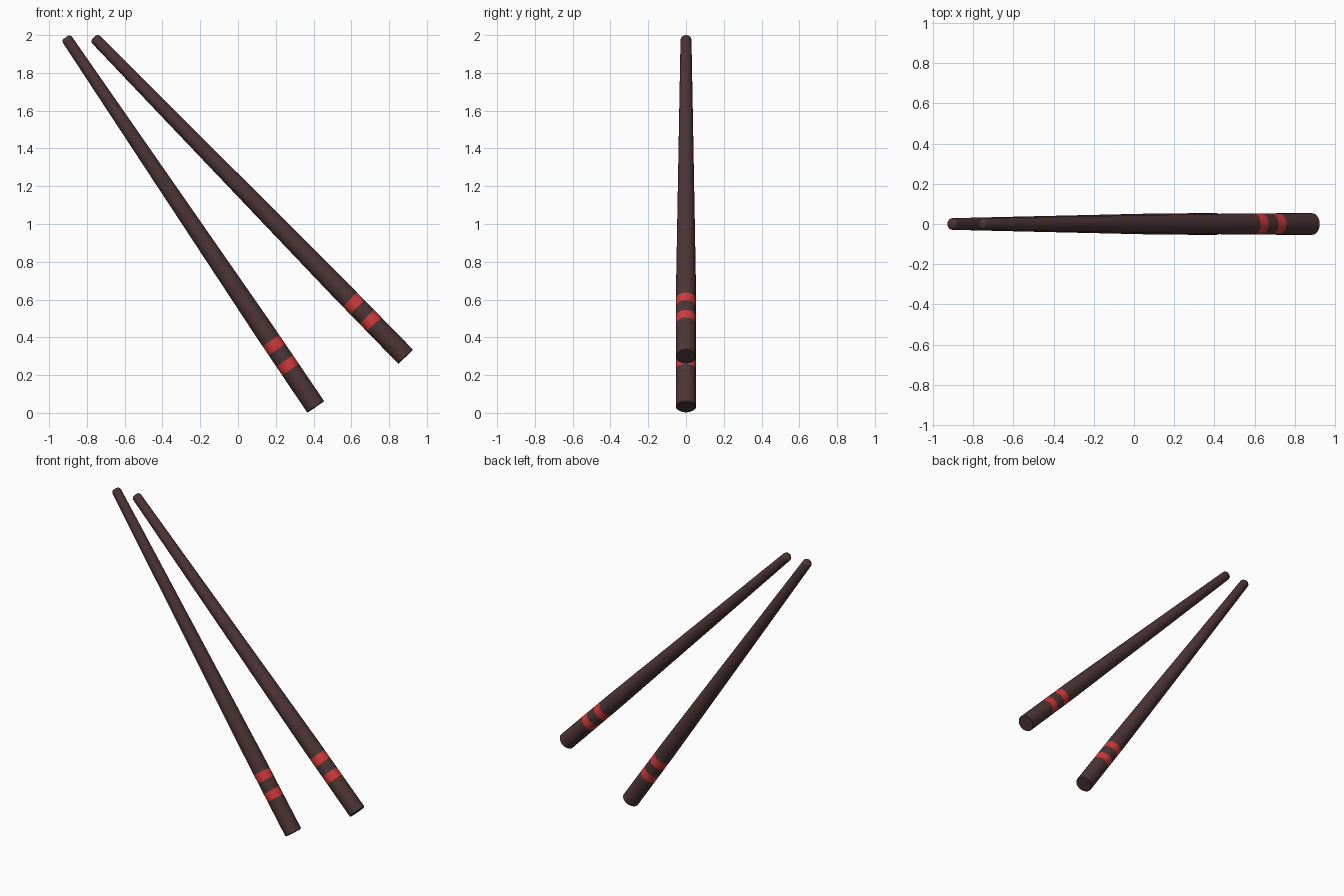
import bpy, bmesh, math
from mathutils import Vector

if "Cube" in bpy.data.objects:
    bpy.data.objects.remove(bpy.data.objects["Cube"])

SIDES = 32
LENGTH = 2.364


def material(name, rgb):
    m = bpy.data.materials.new(name)
    m.diffuse_color = (*rgb, 1.0)
    m.use_nodes = True
    m.node_tree.nodes["Principled BSDF"].inputs["Base Color"].default_value = m.diffuse_color
    return m


brown = material("dark_brown", (0.075, 0.036, 0.036))
red = material("red", (0.65, 0.042, 0.042))

# Distances from the thick end covered by the painted bands
BANDS = [(0.24, 0.295), (0.367, 0.424)]


def radius(d):
    # nearly straight handle, then an even taper to the tip
    if d < 0.5:
        return 0.054 - 0.001 * d / 0.5
    return 0.053 - 0.024 * (d - 0.5) / (LENGTH - 0.5)


def profile():
    pts = [(0.050, 0.0), (0.054, 0.004)]
    for d in [e for band in BANDS for e in band] + [0.5, 1.1, 1.7]:
        pts.append((radius(d), d))
    # rounded tip
    for a in (0, 25, 50, 72):
        a = math.radians(a)
        pts.append((0.009 + 0.020 * math.cos(a), LENGTH - 0.020 + 0.020 * math.sin(a)))
    return pts


def chopstick(name, base, tip):
    bm = bmesh.new()
    rings = []
    for r, d in profile():
        rings.append([bm.verts.new((r * math.cos(2 * math.pi * i / SIDES),
                                    r * math.sin(2 * math.pi * i / SIDES), d))
                      for i in range(SIDES)])
    for lo, hi in zip(rings, rings[1:]):
        for i in range(SIDES):
            j = (i + 1) % SIDES
            bm.faces.new((lo[i], lo[j], hi[j], hi[i]))
    bm.faces.new(rings[0][::-1])
    bm.faces.new(rings[-1])

    # red bands by distance along the stick
    for f in bm.faces:
        d = f.calc_center_median().z
        f.material_index = int(any(a < d < b for a, b in BANDS))

    mesh = bpy.data.meshes.new(name)
    bm.to_mesh(mesh)
    bm.free()
    mesh.materials.append(brown)
    mesh.materials.append(red)
    ob = bpy.data.objects.new(name, mesh)
    bpy.context.collection.objects.link(ob)
    ob.location = base
    ob.rotation_mode = 'QUATERNION'
    ob.rotation_quaternion = (Vector(tip) - Vector(base)).to_track_quat('Z', 'Y')

    bpy.ops.object.select_all(action='DESELECT')
    ob.select_set(True)
    bpy.context.view_layer.objects.active = ob
    bpy.ops.object.shade_smooth_by_angle(angle=math.radians(30))


# The two sticks, nearly touching at their tips
chopstick("left_chopstick", (0.412, 0, 0.031), (-0.913, 0, 1.990))
chopstick("right_chopstick", (0.888, 0, 0.297), (-0.763, 0, 1.988))
